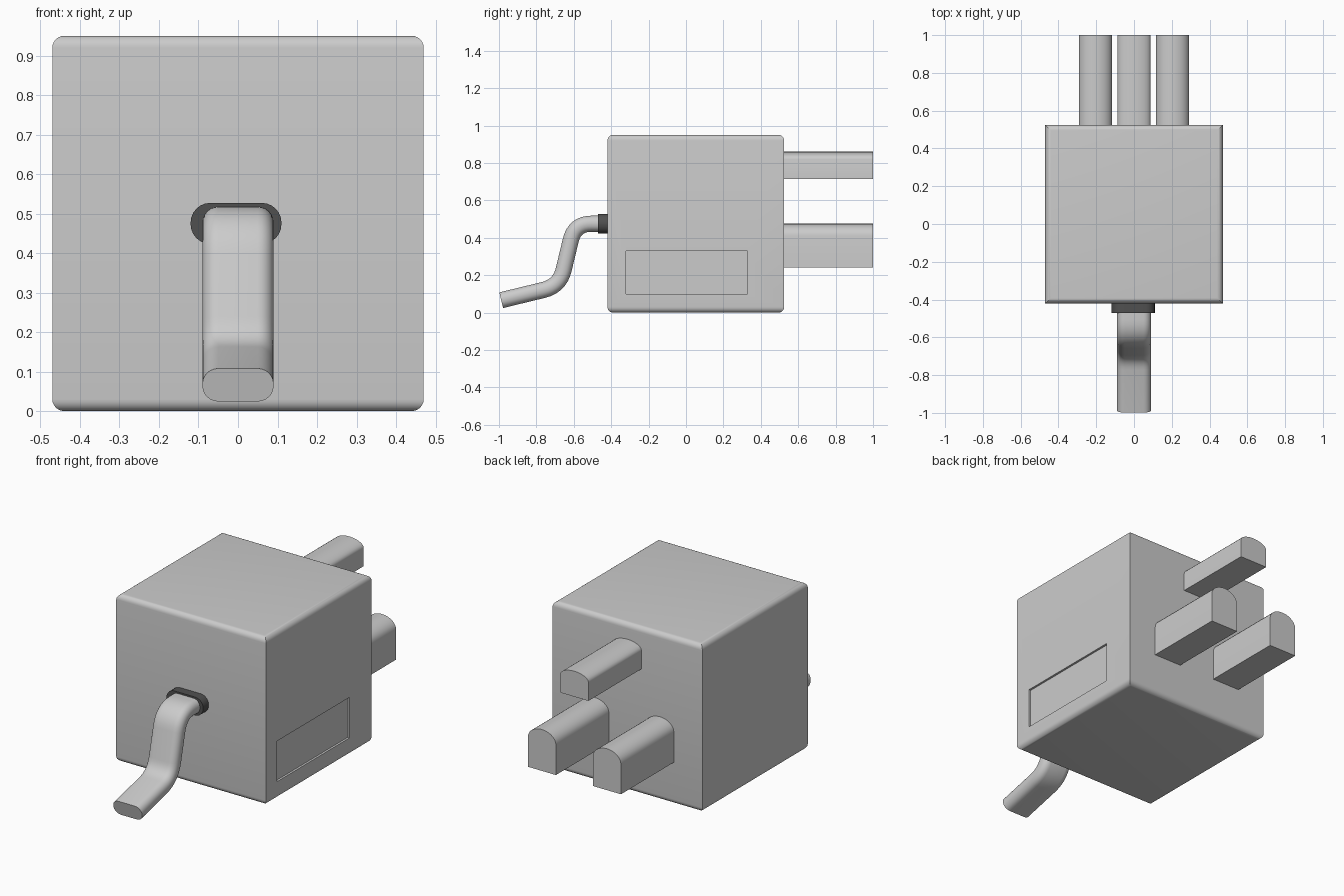
import bpy, bmesh
from math import sin, cos, pi, radians
from mathutils import Vector

if "Cube" in bpy.data.objects:
    bpy.data.objects.remove(bpy.data.objects["Cube"])


def smooth(obj, angle=30):
    obj.data.shade_smooth()
    obj.data.set_sharp_from_angle(angle=radians(angle))


def loft(name, rings):
    """Skin a list of equal-length closed rings and cap both ends."""
    bm = bmesh.new()
    loops = [[bm.verts.new(p) for p in ring] for ring in rings]
    n = len(rings[0])
    for a, b in zip(loops, loops[1:]):
        for i in range(n):
            j = (i + 1) % n
            bm.faces.new((a[i], a[j], b[j], b[i]))
    bm.faces.new(loops[0])
    bm.faces.new(loops[-1])
    bmesh.ops.recalc_face_normals(bm, faces=bm.faces)
    mesh = bpy.data.meshes.new(name)
    bm.to_mesh(mesh)
    bm.free()
    obj = bpy.data.objects.new(name, mesh)
    bpy.context.collection.objects.link(obj)
    smooth(obj)
    return obj


def rounded_rect(hw, hh, r, seg=6):
    """Rounded rectangle outline in 2D."""
    pts = []
    for k, (sx, sy) in enumerate([(1, 1), (-1, 1), (-1, -1), (1, -1)]):
        for i in range(seg + 1):
            a = (k + i / seg) * pi / 2
            pts.append((sx * (hw - r) + r * cos(a), sy * (hh - r) + r * sin(a)))
    return pts


# housing: rounded top and bottom edges, crisp vertical corners
X, Y0, Y1, H, R, S = 0.47, -0.42, 0.525, 0.95, 0.03, 6


def housing_ring(inset, z):
    x, a, b = X - inset, Y0 + inset, Y1 - inset
    return [(-x, a, z), (x, a, z), (x, b, z), (-x, b, z)]


arc = [(R * (1 - sin(i / S * pi / 2)), R * (1 - cos(i / S * pi / 2))) for i in range(S + 1)]
housing = loft("housing", [housing_ring(d, z) for d, z in arc] +
               [housing_ring(d, H - z) for d, z in reversed(arc)])

# shallow rating plate recess on the right side
cutter = loft("plate_cutter", [[(x, -0.32, 0.1), (x, 0.33, 0.1), (x, 0.33, 0.33), (x, -0.32, 0.33)]
                               for x in (X - 0.012, X + 0.05)])
cutter.hide_render = True
mod = housing.modifiers.new("plate_recess", 'BOOLEAN')
mod.operation = 'DIFFERENCE'
mod.solver = 'EXACT'
mod.object = cutter
bpy.context.view_layer.objects.active = housing
bpy.ops.object.modifier_apply(modifier=mod.name)
bpy.data.objects.remove(cutter)
smooth(housing)


# pins: flat bottom and domed top
def pin(name, x, z0, shoulder, z1, hw=0.088, seg=14):
    prof = [(x - hw, z0), (x + hw, z0)]
    for i in range(seg + 1):
        a = pi * i / seg
        prof.append((x + hw * cos(a), shoulder + (z1 - shoulder) * sin(a)))
    return loft(name, [[(px, y, pz) for px, pz in prof] for y in (Y1 - 0.01, 1.0)])


pin("earth_pin", 0, 0.715, 0.82, 0.86)
for side, name in ((-1, "left_pin"), (1, "right_pin")):
    pin(name, side * 0.204, 0.24, 0.41, 0.475)

# dark strain relief collar
collar = loft("cable_collar", [[(px - 0.005, y, 0.475 + pz) for px, pz in rounded_rect(0.115, 0.052, 0.05)]
                               for y in (-0.47, Y0 + 0.01)])
dark = bpy.data.materials.new("dark_rubber")
dark.diffuse_color = (0.08, 0.08, 0.08, 1)
dark.use_nodes = True
dark.node_tree.nodes["Principled BSDF"].inputs["Base Color"].default_value = dark.diffuse_color
collar.data.materials.append(dark)

# flat cable swept along a path with two soft bends (y, z)
corners = [Vector(p) for p in ((-0.43, 0.475), (-0.595, 0.475), (-0.675, 0.142), (-0.988, 0.066))]
path = [corners[0]]
for prev, c, nxt in zip(corners, corners[1:], corners[2:]):
    a = c + (prev - c).normalized() * 0.09
    b = c + (nxt - c).normalized() * 0.09
    for i in range(9):
        t = i / 8
        path.append(a * (1 - t) ** 2 + c * 2 * t * (1 - t) + b * t * t)
path.append(corners[-1])

rings = []
for i, p in enumerate(path):
    d = (path[min(i + 1, len(path) - 1)] - path[max(i - 1, 0)]).normalized()
    n = Vector((d.y, -d.x))
    rings.append([(px, p.x + n.x * pz, p.y + n.y * pz) for px, pz in rounded_rect(0.09, 0.043, 0.04)])
loft("cable", rings)
